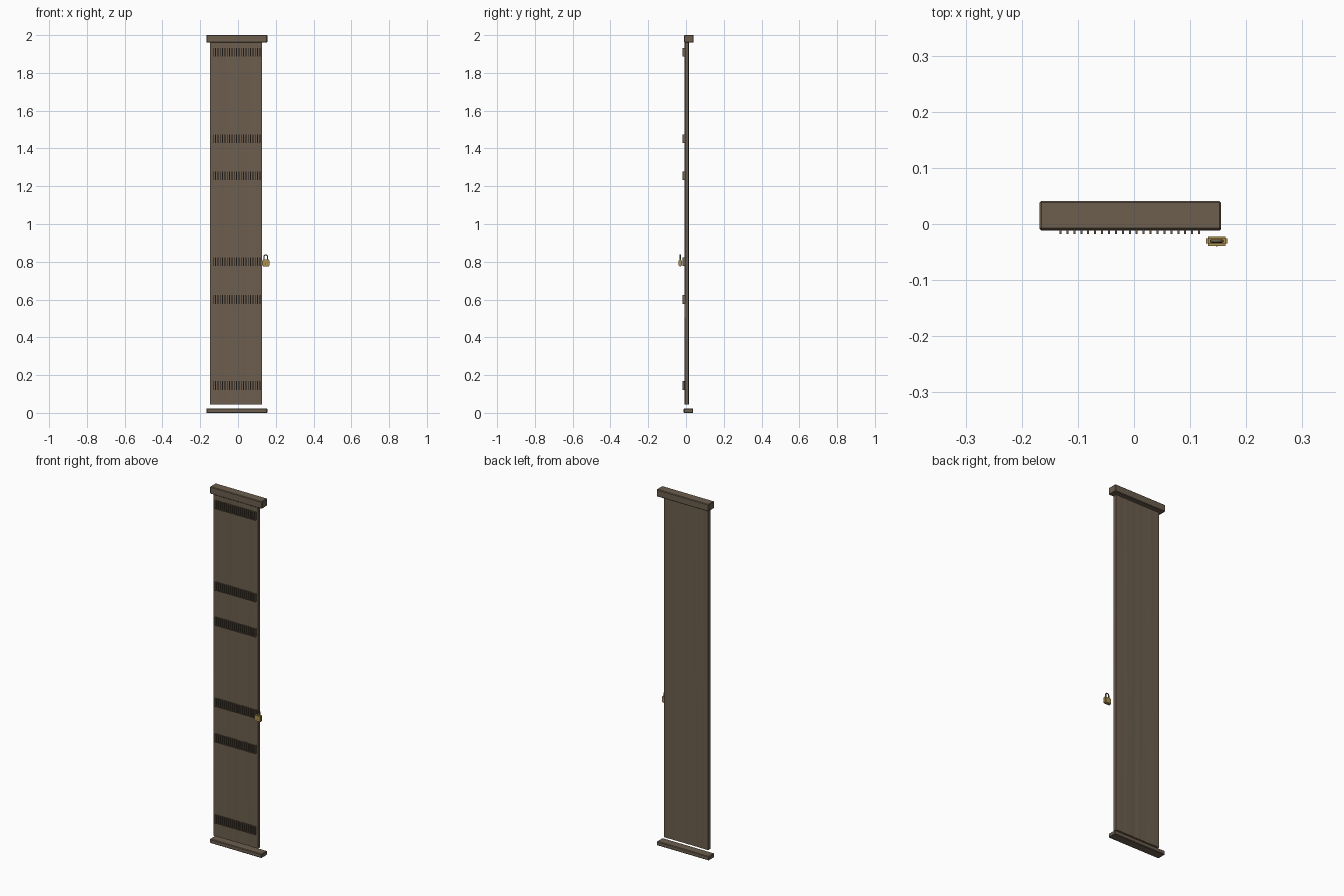
import bpy, bmesh, math, random
from mathutils import Matrix, Vector

if "Cube" in bpy.data.objects:
    bpy.data.objects.remove(bpy.data.objects["Cube"])

random.seed(4)


def material(name, rgb):
    m = bpy.data.materials.new(name)
    m.diffuse_color = (*rgb, 1)
    m.use_nodes = True
    m.node_tree.nodes["Principled BSDF"].inputs["Base Color"].default_value = m.diffuse_color
    return m


WOOD = material("weathered brown", (0.150, 0.112, 0.076))
BRASS = material("brass", (0.42, 0.29, 0.085))
STEEL = material("dark shackle", (0.13, 0.105, 0.06))


def finish(bm, name, mat):
    bmesh.ops.recalc_face_normals(bm, faces=bm.faces)
    me = bpy.data.meshes.new(name)
    bm.to_mesh(me)
    bm.free()
    ob = bpy.data.objects.new(name, me)
    bpy.context.collection.objects.link(ob)
    me.materials.append(mat)
    return ob


def add_box(bm, lo, hi):
    lo, hi = Vector(lo), Vector(hi)
    m = Matrix.Translation((lo + hi) / 2) @ Matrix.Diagonal((*(hi - lo), 1))
    bmesh.ops.create_cube(bm, size=1, matrix=m)


def box(name, lo, hi, mat, bevel=0, segments=1):
    bm = bmesh.new()
    add_box(bm, lo, hi)
    if bevel:
        bmesh.ops.bevel(bm, geom=bm.edges[:], offset=bevel,
                        segments=segments, affect='EDGES')
    return finish(bm, name, mat)


def smooth(ob, angle=30):
    bpy.ops.object.select_all(action='DESELECT')
    ob.select_set(True)
    bpy.context.view_layer.objects.active = ob
    bpy.ops.object.shade_smooth_by_angle(angle=math.radians(angle))


# Door leaf: closed plan profile with slightly uneven faces, lofted upward
X0, X1, N = -0.148, 0.128, 22
xs = [X0 + (X1 - X0) * i / N for i in range(N + 1)]
base = [random.uniform(0, 0.0016) for _ in range(2 * N + 2)]
bm = bmesh.new()
rings = []
for z in (0.045, 0.55, 1.05, 1.5, 1.97):
    ring = []
    for k in range(2 * N + 2):
        d = base[k] + random.uniform(0, 0.0012)
        front = k <= N
        x = xs[k] if front else xs[2 * N + 1 - k]
        y = -0.008 + d if front else 0.016 - d
        ring.append(bm.verts.new((x, y, z)))
    rings.append(ring)
for a, b in zip(rings, rings[1:]):
    for i in range(len(a)):
        j = (i + 1) % len(a)
        bm.faces.new((a[i], a[j], b[j], b[i]))
bm.faces.new(rings[0][::-1])
bm.faces.new(rings[-1])
smooth(finish(bm, "door_leaf", WOOD), 20)

# Header and sill rails
box("header_rail", (-0.168, -0.010, 1.960), (0.155, 0.041, 2.0), WOOD, 0.003)
box("sill_rail", (-0.168, -0.012, 0.0), (0.155, 0.038, 0.023), WOOD, 0.003)

# Six rows of upright vent fins
for n, zc in enumerate((0.145, 0.60, 0.80, 1.255, 1.452, 1.91)):
    bm = bmesh.new()
    for i in range(21):
        x = -0.131 + i * 0.01235
        add_box(bm, (x - 0.0018, -0.0175, zc - 0.023),
                (x + 0.0018, -0.005, zc + 0.023))
    finish(bm, "vent_fins_%d" % (n + 1), WOOD)

# Padlock body
box("padlock_body", (0.128, -0.039, 0.775), (0.167, -0.022, 0.812), BRASS, 0.004, 2)

# Padlock shackle: swept arch
cu = bpy.data.curves.new("padlock_shackle", 'CURVE')
cu.dimensions = '3D'
cu.bevel_depth = 0.003
cu.bevel_resolution = 2
cu.use_fill_caps = True
cx, cy, r = 0.1475, -0.0305, 0.0095
pts = [(cx - r, cy, 0.805)]
for i in range(9):
    a = math.pi * (1 - i / 8)
    pts.append((cx + r * math.cos(a), cy, 0.827 + r * math.sin(a)))
pts.append((cx + r, cy, 0.805))
sp = cu.splines.new('POLY')
sp.points.add(len(pts) - 1)
for p, co in zip(sp.points, pts):
    p.co = (*co, 1)
cu.materials.append(STEEL)
bpy.context.collection.objects.link(bpy.data.objects.new("padlock_shackle", cu))

# Padlock keyhole plate
box("keyhole", (0.146, -0.0398, 0.784), (0.149, -0.0385, 0.793), STEEL)
